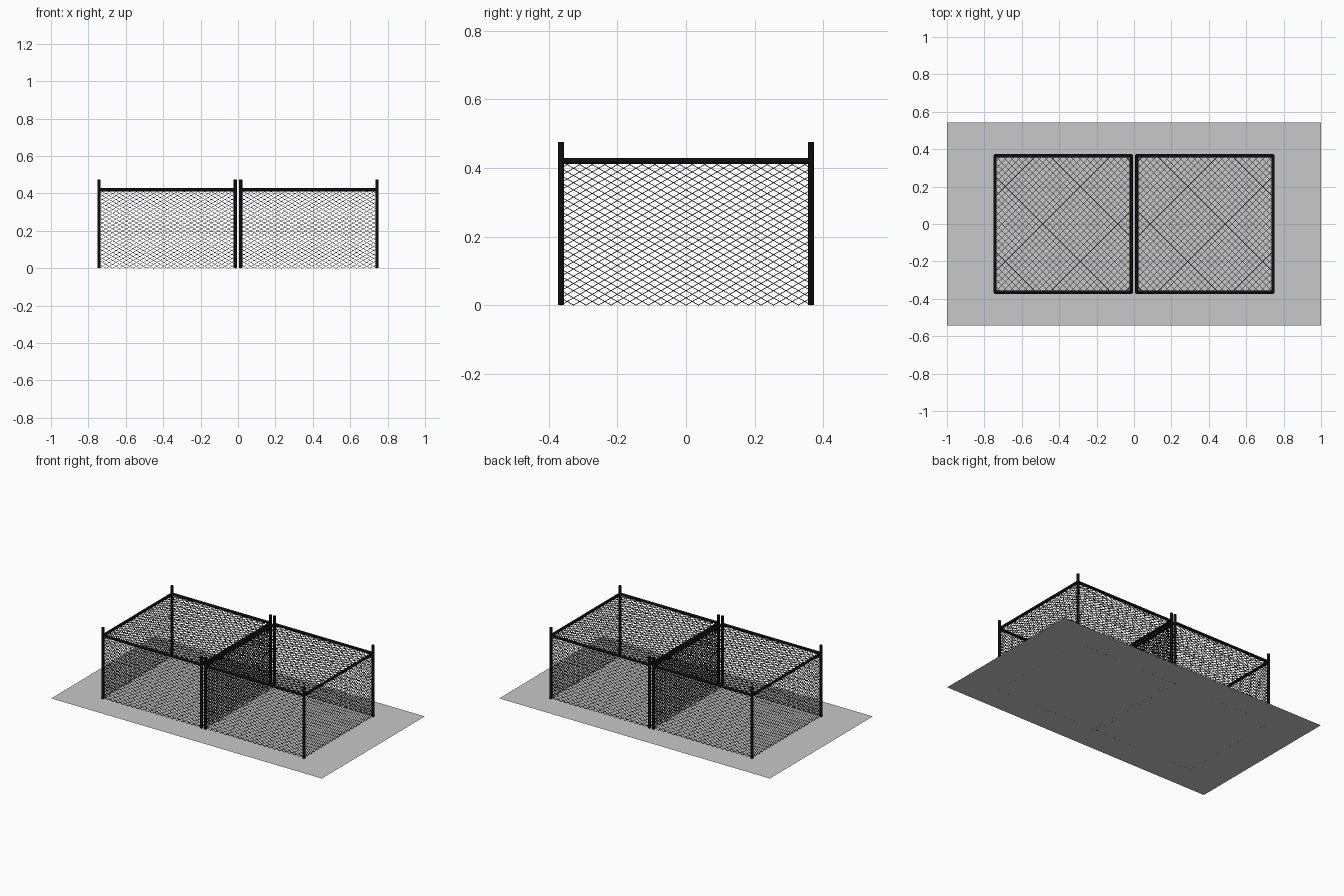
import bpy, bmesh, math
from mathutils import Vector

if "Cube" in bpy.data.objects:
    bpy.data.objects.remove(bpy.data.objects["Cube"])

CX, HALF = 0.3785, 0.3645      # pen centre offset, half spacing between posts
POST_H, RAIL_Z, R = 0.475, 0.42, 0.009
N, WIRE = 20, 0.001            # diamonds per panel, wire half thickness


def material(name, v):
    m = bpy.data.materials.new(name)
    m.diffuse_color = (v, v, v, 1)
    m.use_nodes = True
    m.node_tree.nodes["Principled BSDF"].inputs["Base Color"].default_value = m.diffuse_color
    return m


black = material("black metal", 0.004)
wire_black = black
grey = material("grey ground", 0.58)


def finish(name, bm, mat, smooth=False):
    me = bpy.data.meshes.new(name)
    bm.normal_update()
    bm.to_mesh(me)
    bm.free()
    me.materials.append(mat)
    ob = bpy.data.objects.new(name, me)
    bpy.context.collection.objects.link(ob)
    if smooth:
        bpy.ops.object.select_all(action='DESELECT')
        ob.select_set(True)
        bpy.context.view_layer.objects.active = ob
        bpy.ops.object.shade_smooth_by_angle(angle=math.radians(40))
    return ob


def pipe(name, a, b):
    a, b = Vector(a), Vector(b)
    d = b - a
    bm = bmesh.new()
    bmesh.ops.create_cone(bm, cap_ends=True, segments=16, radius1=R, radius2=R, depth=d.length)
    rot = d.to_track_quat('Z', 'Y')
    for v in bm.verts:
        v.co = rot @ v.co + (a + b) / 2
    finish(name, bm, black, True)


def wire(bm, p, q, n):
    side = (q - p).cross(n).normalized() * WIRE
    n = n * WIRE
    ring = [side + n, n - side, -side - n, side - n]
    a = [bm.verts.new(p + o) for o in ring]
    b = [bm.verts.new(q + o) for o in ring]
    for i in range(4):
        j = (i + 1) % 4
        bm.faces.new((a[i], a[j], b[j], b[i]))


def mesh_panel(name, origin, u, v):
    """Diamond netting filling the parallelogram origin + u + v."""
    o, u, v = Vector(origin), Vector(u), Vector(v)
    n = u.cross(v).normalized()
    bm = bmesh.new()
    for k in range(-N + 1, N):
        c = k / N
        s0, t0, s1, t1 = max(0, c), max(0, -c), min(1, 1 + c), min(1, 1 - c)
        wire(bm, o + u * s0 + v * t0, o + u * s1 + v * t1, n)
        wire(bm, o + u * (1 - s0) + v * t0, o + u * (1 - s1) + v * t1, n)
    bmesh.ops.recalc_face_normals(bm, faces=bm.faces)
    finish(name, bm, wire_black)


# ground sheet
bm = bmesh.new()
bm.faces.new([bm.verts.new(p) for p in
              ((-1, -0.543, 0), (1, -0.543, 0), (1, 0.543, 0), (-1, 0.543, 0))])
finish("ground_sheet", bm, grey)

# two identical pens
for side, cx in (("left", -CX), ("right", CX)):
    corners = [Vector((cx + sx * HALF, sy * HALF, 0))
               for sx, sy in ((-1, -1), (1, -1), (1, 1), (-1, 1))]
    up = Vector((0, 0, RAIL_Z))
    for i, a in enumerate(corners):
        b = corners[(i + 1) % 4]
        pipe(f"{side}_post_{i}", a, a + Vector((0, 0, POST_H)))
        pipe(f"{side}_top_rail_{i}", a + up, b + up)
        mesh_panel(f"{side}_wall_netting_{i}", a, b - a, up)
    # netting cover across the top rails
    mesh_panel(f"{side}_cover_netting", corners[0] + up,
               corners[1] - corners[0], corners[3] - corners[0])
